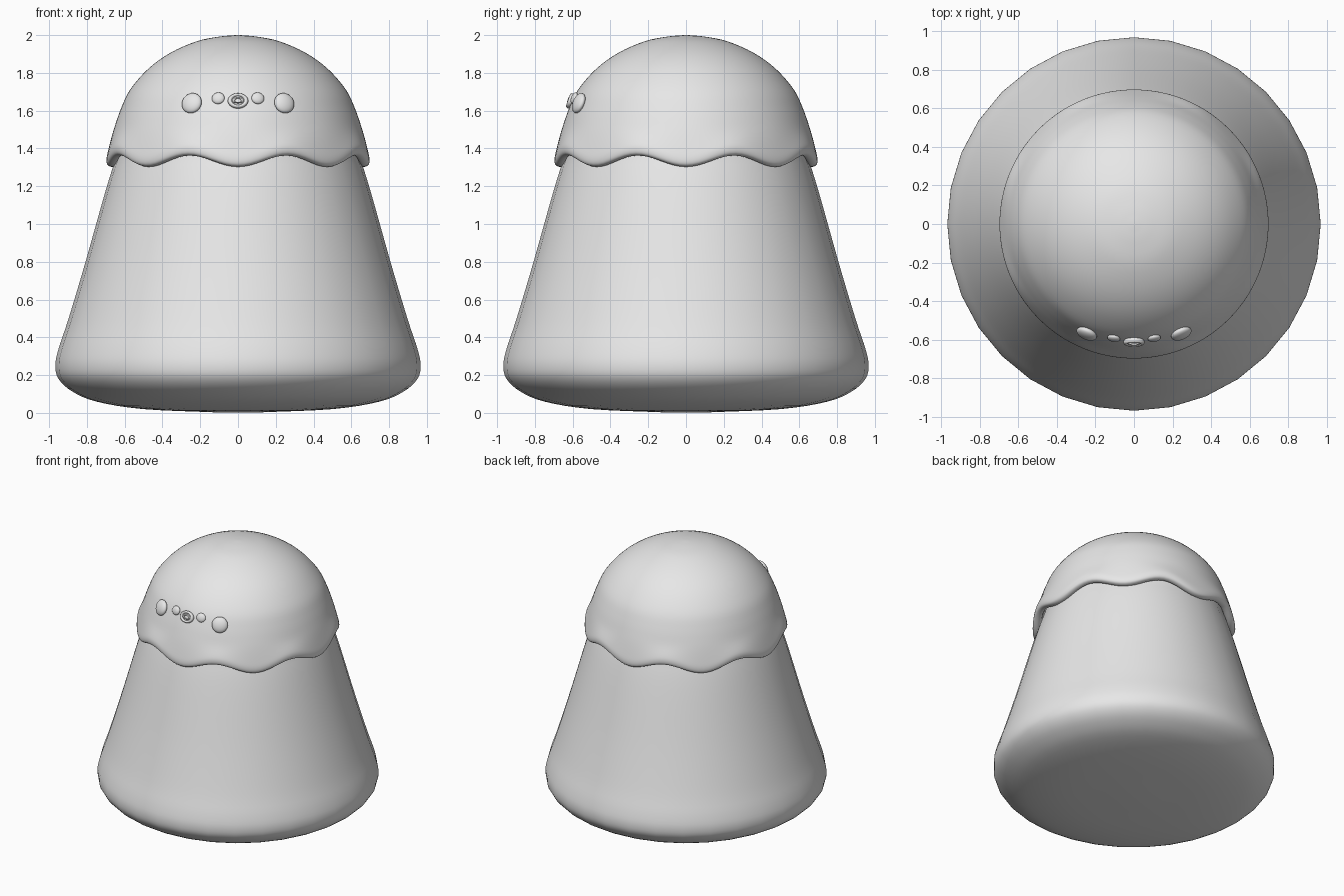
import bpy
from math import sin, cos, pi, radians
from mathutils import Matrix, Vector

cube = bpy.data.objects.get("Cube")
if cube:
    bpy.data.objects.remove(cube, do_unlink=True)

clay = bpy.data.materials.new("pale grey clay")
clay.use_nodes = True
COLOUR = (0.8, 0.8, 0.8, 1)
clay.diffuse_color = COLOUR
clay.node_tree.nodes["Principled BSDF"].inputs["Base Color"].default_value = COLOUR


def smooth_path(pts, steps):
    """Catmull-Rom curve through profile points."""
    p = [Vector(q) for q in pts]
    p = [2 * p[0] - p[1]] + p + [2 * p[-1] - p[-2]]
    out = []
    for a, b, c, d in zip(p, p[1:], p[2:], p[3:]):
        for i in range(steps):
            t = i / steps
            out.append(0.5 * (2 * b + (c - a) * t + (2 * a - 5 * b + 4 * c - d) * t * t
                              + (3 * b - a - 3 * c + d) * t ** 3))
    return out + [p[-2]]


def finish(obj):
    obj.data.materials.append(clay)
    for poly in obj.data.polygons:
        poly.use_smooth = True
    return obj


def lathe(name, profile, sides, wave=lambda z, a: 0):
    """Revolve (radius, z) points; the profile's ends are closed with centre points."""
    verts, faces = [], []
    for r, z in profile:
        for k in range(sides):
            a = 2 * pi * k / sides
            verts.append((r * cos(a), r * sin(a), z + wave(z, a)))
    rows = len(profile)
    for j in range(rows - 1):
        for k in range(sides):
            n = (k + 1) % sides
            faces.append((j * sides + k, j * sides + n, (j + 1) * sides + n, (j + 1) * sides + k))
    for row, flip in ((0, True), (rows - 1, False)):
        centre = len(verts)
        verts.append((0, 0, profile[row][1]))
        for k in range(sides):
            tri = (row * sides + k, row * sides + (k + 1) % sides, centre)
            faces.append(tri[::-1] if flip else tri)
    mesh = bpy.data.meshes.new(name)
    mesh.from_pydata(verts, [], faces)
    obj = bpy.data.objects.new(name, mesh)
    bpy.context.collection.objects.link(obj)
    return finish(obj)


# Body: flared cone with a rounded, slightly domed base
body_profile = [(0.1, 0.002), (0.5, 0.02), (0.75, 0.06), (0.88, 0.115), (0.95, 0.18),
                (0.967, 0.25), (0.95, 0.34), (0.9, 0.49), (0.81, 0.79), (0.7, 1.18),
                (0.645, 1.35), (0.6, 1.46), (0.45, 1.52), (0.1, 1.54)]
lathe("body", smooth_path(body_profile, 4), 32)

# Cap: dome with a scalloped, rolled hem
cap_profile = [(0.55, 1.46), (0.625, 1.41), (0.64, 1.36), (0.652, 1.337), (0.672, 1.333),
               (0.692, 1.345), (0.696, 1.375), (0.685, 1.42), (0.655, 1.51), (0.62, 1.61),
               (0.572, 1.71), (0.477, 1.82), (0.36, 1.905), (0.22, 1.967), (0.1, 1.992),
               (0.012, 2.0)]


def scallop(z, a):
    fade = max(0.0, min(1.0, (1.52 - z) / 0.16))
    return -0.03 * cos(8 * a) * fade * fade * (3 - 2 * fade)


lathe("cap", smooth_path(cap_profile, 4), 128, scallop)


# Face details lie on the dome: local z points outward, local y runs up the slope
def on_dome(x, y, z, tilt):
    turn = Matrix.Rotation(-Vector((0, -1)).angle_signed(Vector((x, y))), 4, "Z")
    return Matrix.Translation((x, y, z)) @ turn @ Matrix.Rotation(radians(90 - tilt), 4, "X")


def place(name, matrix, scale):
    obj = bpy.context.object
    obj.name = name
    obj.matrix_world = matrix @ Matrix.Diagonal((*scale, 1))
    return finish(obj)


def button(name, x, y, z, scale):
    bpy.ops.mesh.primitive_uv_sphere_add(segments=24, ring_count=14, radius=1)
    place(name, on_dome(x, y, z, 20), scale)


def ring(name, matrix, scale, thickness):
    bpy.ops.mesh.primitive_torus_add(major_radius=1, minor_radius=thickness,
                                     major_segments=32, minor_segments=12)
    return place(name, matrix, scale)


for side, s in (("left", 1), ("right", -1)):
    button(side + "_eye", s * 0.245, -0.568, 1.64, (0.056, 0.056, 0.026))
    button(side + "_cheek", s * 0.105, -0.592, 1.666, (0.034, 0.032, 0.016))

# Mouth: oval lip around a small arched opening
mouth = on_dome(0, -0.612, 1.652, 20)
button("mouth_base", 0, -0.606, 1.652, (0.046, 0.036, 0.014))
ring("mouth_lip", mouth, (0.043, 0.033, 0.05), 0.27)
inner = ring("mouth_arch", mouth @ Matrix.Translation((0, -0.003, 0.005)),
             (0.023, 0.017, 0.035), 0.3)
for v in inner.data.vertices:
    if v.co.y < 0:
        v.co.y *= 0.6
